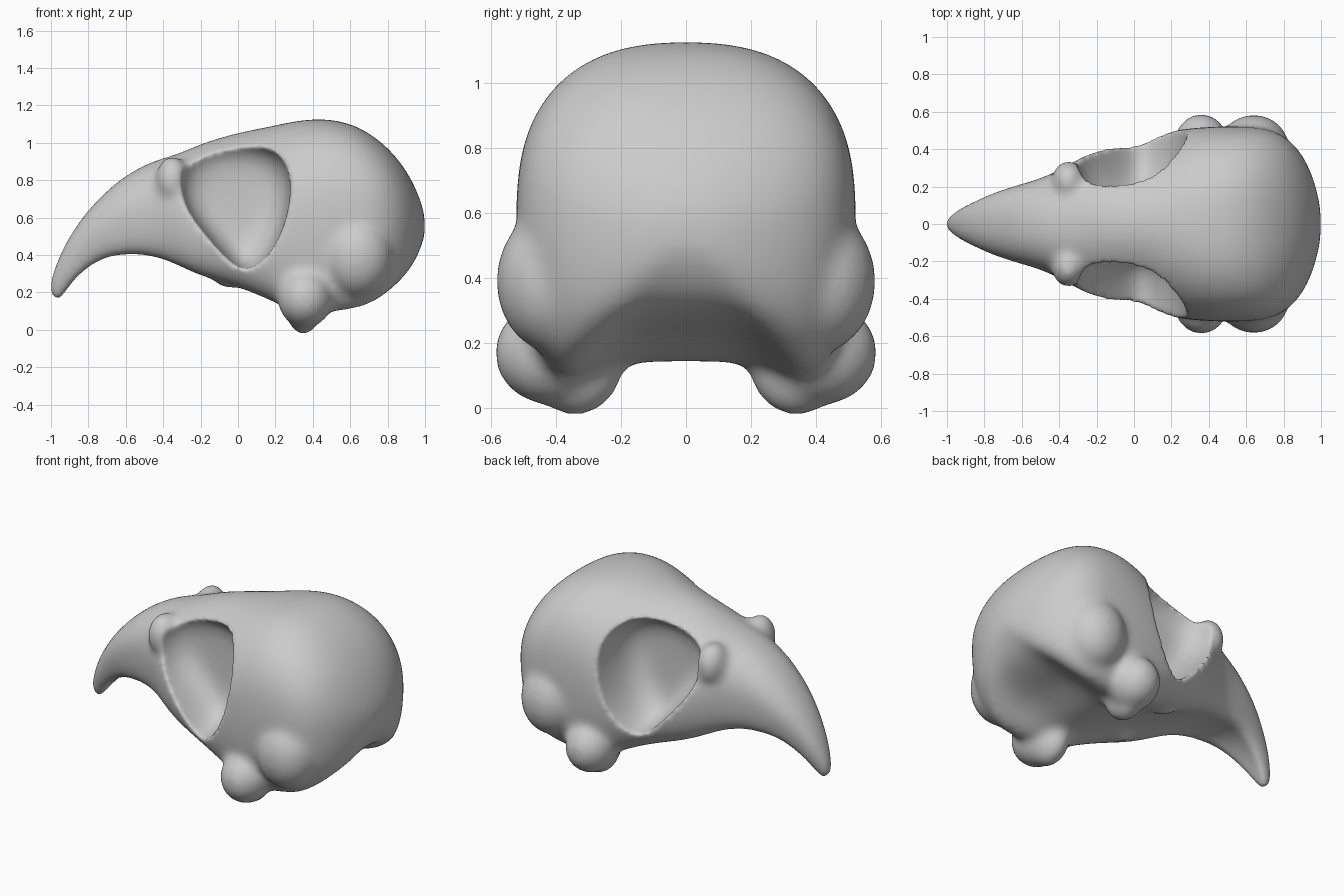
import bpy
import bmesh
from math import sin, cos, pi, exp
from mathutils import Matrix, Vector

cube = bpy.data.objects.get("Cube")
if cube:
    bpy.data.objects.remove(cube, do_unlink=True)


def add_object(name, bm):
    bmesh.ops.recalc_face_normals(bm, faces=bm.faces[:])
    mesh = bpy.data.meshes.new(name)
    bm.to_mesh(mesh)
    bm.free()
    obj = bpy.data.objects.new(name, mesh)
    bpy.context.scene.collection.objects.link(obj)
    return obj


def modify(obj, kind, **settings):
    mod = obj.modifiers.new(kind.title(), kind)
    for key, value in settings.items():
        setattr(mod, key, value)


def bake(obj):
    """Replace the mesh with its modified result."""
    graph = bpy.context.evaluated_depsgraph_get()
    graph.update()
    mesh = bpy.data.meshes.new_from_object(obj.evaluated_get(graph))
    obj.modifiers.clear()
    obj.data = mesh


def loft(name, rings):
    """Skin a list of closed rings and cap both ends."""
    bm = bmesh.new()
    loops = [[bm.verts.new(p) for p in ring] for ring in rings]
    count = len(loops[0])
    for a, b in zip(loops, loops[1:]):
        for i in range(count):
            j = (i + 1) % count
            bm.faces.new((a[i], a[j], b[j], b[i]))
    bm.faces.new(loops[0])
    bm.faces.new(loops[-1])
    obj = add_object(name, bm)
    modify(obj, "SUBSURF", levels=2, render_levels=2)
    bake(obj)
    return obj


def bump(x, centre, width):
    return exp(-((x - centre) / width) ** 2)


def skull_ring(top_x, top_z, low_x, low_z, half_width, count=32):
    """Rounded above, arched between two lobes below."""
    x = (top_x + low_x) / 2
    wide = 0.5 - 0.2 * bump(x, -0.02, 0.25)
    power = (0.78 + 0.27 * bump(x, -0.05, 0.3) + 0.12 * bump(x, -0.8, 0.4)
             + 0.2 * bump(x, 1, 0.13))
    arch = (0.04 + 0.11 * bump(x, 0.65, 0.22)) * half_width / 0.5
    ring = []
    for i in range(count):
        t = 2 * pi * i / count
        s, c = sin(t), cos(t)
        y = half_width * abs(s) ** power * (1 if s > 0 else -1)
        if c >= 0:
            k = wide + (1 - wide) * c ** power
        else:
            k = wide - wide * sin(pi / 2 * min(1, -c / 0.9))
        u = max(0, (-c - 0.78) / 0.22)
        lift = arch * u * u * (3 - 2 * u)
        ring.append((low_x + (top_x - low_x) * k, y,
                     low_z + (top_z - low_z) * k + lift))
    return ring


# Beak and braincase: ridge x, z, underside x, z, half width
stations = [
    (-1, .185, -.965, .15, .02), (-1.01, .235, -.935, .185, .04),
    (-.968, .37, -.89, .25, .08), (-.892, .52, -.81, .33, .12),
    (-.78, .67, -.7, .39, .172), (-.62, .82, -.58, .4, .215),
    (-.45, .91, -.44, .385, .262), (-.33, .935, -.33, .34, .335),
    (-.2, 1, -.2, .275, .395), (0, 1.06, 0, .22, .455),
    (.15, 1.085, .15, .155, .495), (.3, 1.12, .3, .08, .515),
    (.45, 1.135, .45, .065, .525), (.6, 1.11, .6, .075, .525),
    (.72, 1.045, .72, .11, .515), (.83, .95, .83, .2, .46),
    (.92, .825, .91, .29, .355), (.975, .7, .965, .39, .22),
    (1.003, .6, 1, .49, .07),
]
skull = loft("skull", [skull_ring(*s) for s in stations])

# Bony swellings on both sides: centre and radii
lumps = [
    ((-.35, .23, .8), (.09, .11, .13)),    # front rim of the eye socket
    ((.64, .41, .39), (.19, .175, .22)),   # ear swelling
    ((.36, .42, .17), (.15, .17, .16)),    # jaw joint
    ((.35, .34, .14), (.1, .15, .165)),    # jaw prong
    ((-.03, .2, .27), (.1, .06, .05)),     # palate ridge
]
bm = bmesh.new()
bm.from_mesh(skull.data)
for centre, radii in lumps:
    for side in (1, -1):
        place = Vector((centre[0], side * centre[1], centre[2]))
        bmesh.ops.create_uvsphere(
            bm, u_segments=24, v_segments=16, radius=1,
            matrix=Matrix.Translation(place) @ Matrix.Diagonal((*radii, 1)))
bm.to_mesh(skull.data)
bm.free()
modify(skull, "REMESH", mode="VOXEL", voxel_size=0.018)
bake(skull)

# Melt the swellings into the skull, keeping the beak crisp
group = skull.vertex_groups.new(name="blend")
group.add([v.index for v in skull.data.vertices if v.co.x > -0.6], 1, "REPLACE")
modify(skull, "SMOOTH", factor=0.5, iterations=16, vertex_group="blend")
bake(skull)

# Egg-shaped eye sockets, narrowing inward
outline = [(-.31, .75), (-.3, .91), (-.18, 1), (.02, 1.02), (.2, .97),
           (.27, .83), (.26, .65), (.19, .45), (.06, .32), (-.04, .37),
           (-.17, .52), (-.26, .63)]
depths = [(.155, .42), (.175, .74), (.25, .98), (.4, 1.06), (.6, 1.09), (.9, 1.1)]
for side in (1, -1):
    rings = [[(x * k, side * y, 0.7 + (z - 0.7) * k) for x, z in outline]
             for y, k in depths]
    cutter = loft("socket_cutter", rings)
    cutter.hide_render = True
    modify(skull, "BOOLEAN", operation="DIFFERENCE", solver="EXACT", object=cutter)
    bake(skull)
    bpy.data.objects.remove(cutter, do_unlink=True)

# Blend the rims into one smooth surface
modify(skull, "REMESH", mode="VOXEL", voxel_size=0.016)
modify(skull, "SMOOTH", factor=0.5, iterations=3)
bake(skull)
for face in skull.data.polygons:
    face.use_smooth = True

# Bone colour
bone = bpy.data.materials.new("grey_bone")
bone.use_nodes = True
colour = (0.6, 0.6, 0.6, 1)
bone.diffuse_color = colour
bone.node_tree.nodes["Principled BSDF"].inputs["Base Color"].default_value = colour
skull.data.materials.clear()
skull.data.materials.append(bone)
